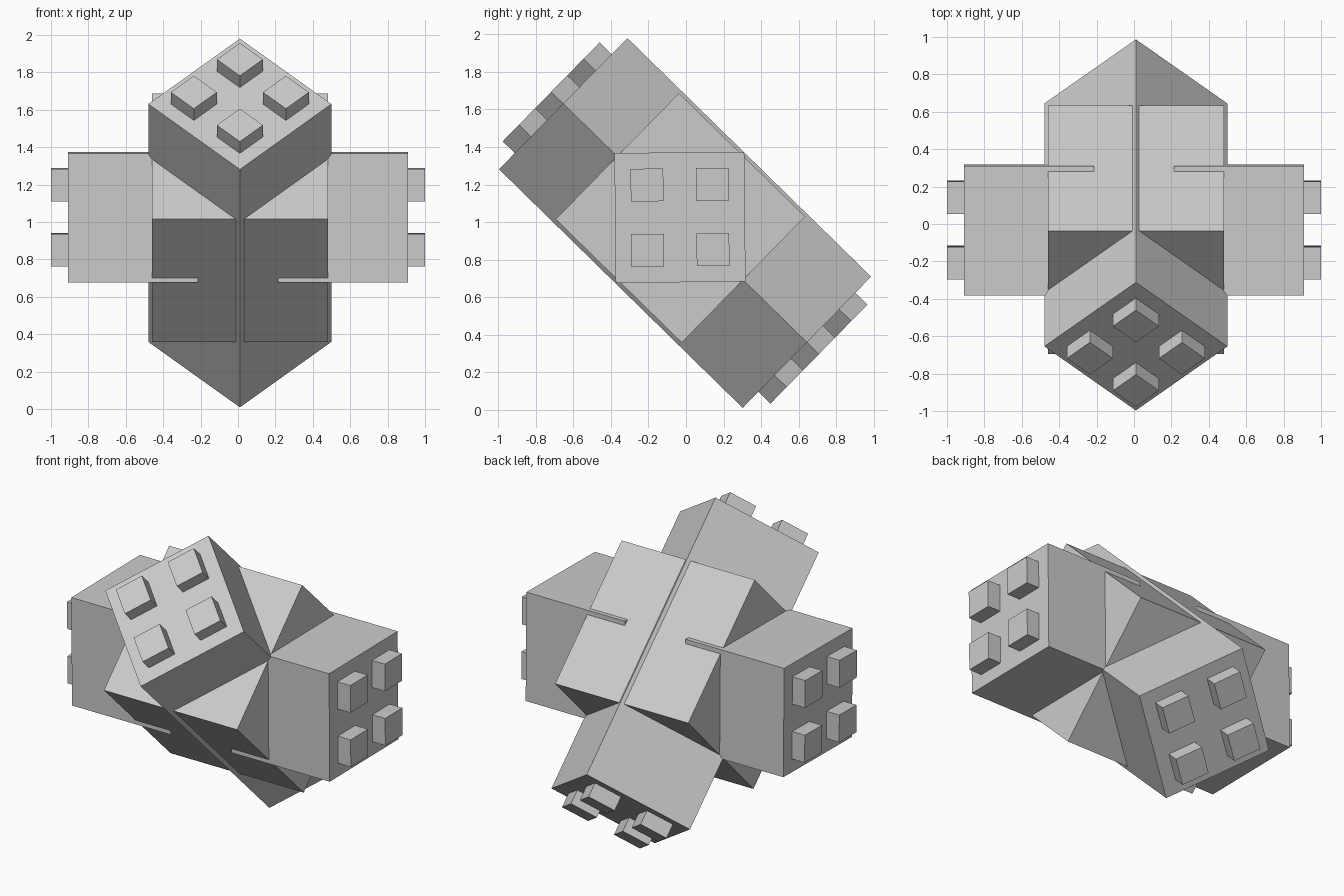
import bpy, bmesh, math
from mathutils import Matrix, Vector

if "Cube" in bpy.data.objects:
    bpy.data.objects.remove(bpy.data.objects["Cube"])

grey = bpy.data.materials.new("light grey")
grey.diffuse_color = (0.6, 0.6, 0.6, 1)
grey.use_nodes = True
grey.node_tree.nodes["Principled BSDF"].inputs["Base Color"].default_value = grey.diffuse_color


def boxes(name, specs, frame):
    """One object made of boxes; specs are (centre, size) in the given frame."""
    bm = bmesh.new()
    for centre, size in specs:
        m = frame @ Matrix.Translation(centre) @ Matrix.Diagonal((*size, 1))
        bmesh.ops.create_cube(bm, size=1, matrix=m)
    mesh = bpy.data.meshes.new(name)
    bm.to_mesh(mesh)
    bm.free()
    mesh.materials.append(grey)
    ob = bpy.data.objects.new(name, mesh)
    bpy.context.collection.objects.link(ob)
    return ob


def studs(name, frame, end, sign):
    """Four square studs on the end face at local x = end."""
    h, s, p = 0.09, 0.174, 0.174
    specs = [((end + sign * (h / 2 - 0.005), a * p, b * p), (h + 0.01, s, s))
             for a in (-1, 1) for b in (-1, 1)]
    boxes(name, specs, frame)


def rot_x(deg):
    return Matrix.Rotation(math.radians(deg), 4, 'X')


SIDE = 0.692

# Central cube, tipped about the x axis
core = Matrix.Translation((0.01, -0.03, 1.022)) @ rot_x(-44.4)
boxes("core_block", [((0, 0, 0), (0.94, 0.94, 0.94))], core)

# Long bar through the cube, standing on its edge: local x runs along the bar
bar = (Matrix.Translation((0.01, -0.005, 0.995)) @ rot_x(-44.4)
       @ Matrix.Rotation(math.radians(90), 4, 'Z') @ rot_x(45))
boxes("long_bar", [((0, 0, 0), (1.818, SIDE, SIDE))], bar)
for sign, label in ((1, "lower"), (-1, "upper")):
    studs(label + "_bar_studs", bar, sign * 0.909, sign)

# Side arms with studs
arm = Matrix.Translation((0, -0.032, 1.025)) @ rot_x(0.6)
for sign, label in ((1, "right"), (-1, "left")):
    boxes(label + "_arm", [((sign * 0.5625, 0, 0), (0.695, SIDE, SIDE))], arm)
    studs(label + "_arm_studs", arm, sign * 0.91, sign)
